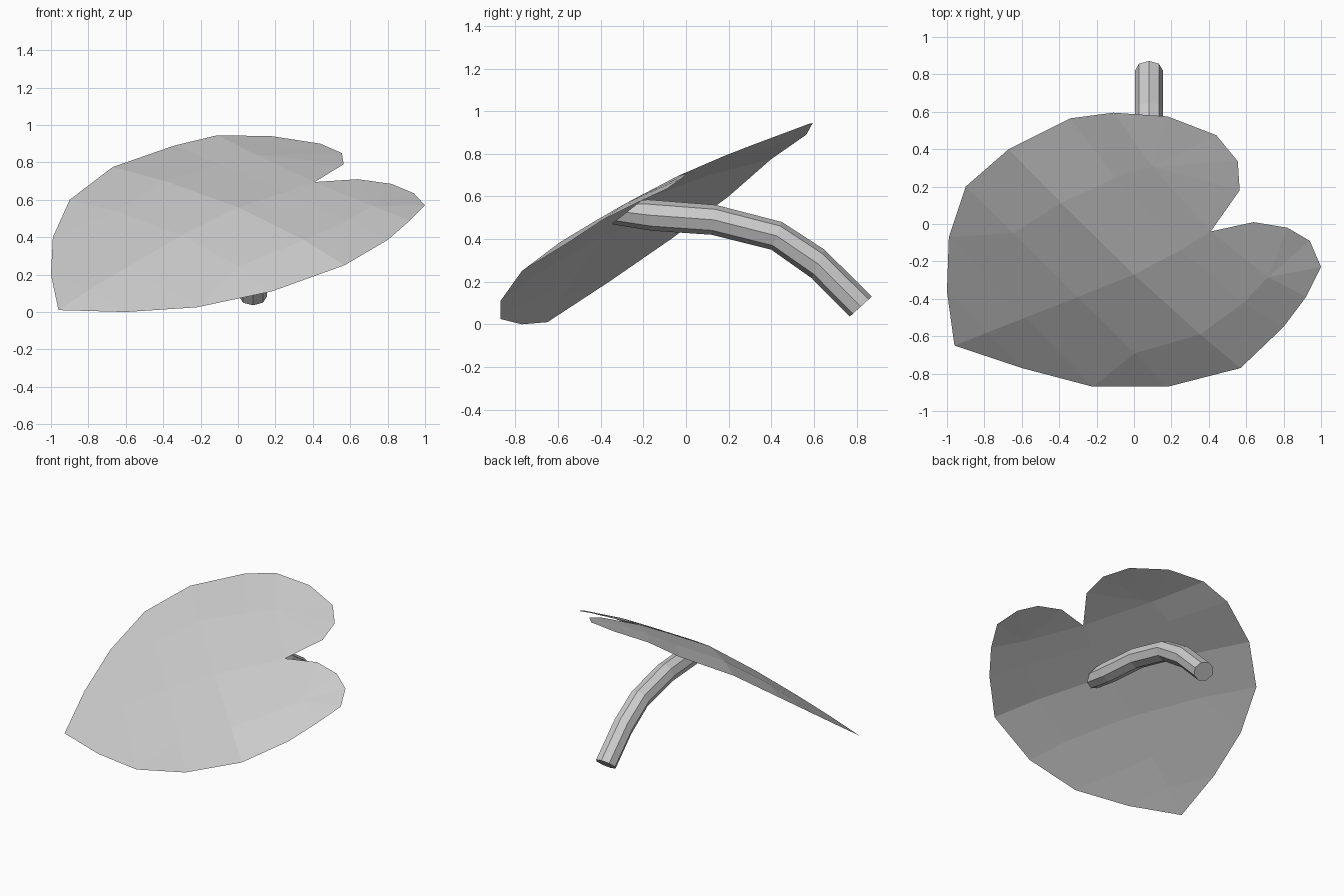
import bpy
import bmesh
import math
from mathutils import Vector

# Remove the default object
default_cube = bpy.data.objects.get("Cube")
if default_cube:
    bpy.data.objects.remove(default_cube, do_unlink=True)


def make_material(name, colour):
    material = bpy.data.materials.new(name)
    material.use_nodes = True
    material.diffuse_color = colour
    material.node_tree.nodes["Principled BSDF"].inputs["Base Color"].default_value = colour
    return material


def finish_object(name, bm, material):
    mesh = bpy.data.meshes.new(name)
    bm.to_mesh(mesh)
    bm.free()
    mesh.materials.append(material)
    obj = bpy.data.objects.new(name, mesh)
    bpy.context.scene.collection.objects.link(obj)
    return obj


grey = make_material("light grey", (0.6, 0.6, 0.6, 1.0))

# Leaf outline: tip, midrib and the two margins, running from tip to notch
tip = (-0.96, -0.65, 0.01)
midrib = [(-0.785, -0.58, 0.125), (-0.58, -0.5, 0.25), (-0.3, -0.39, 0.41),
          (0, -0.27, 0.56), (0.25, -0.14, 0.64), (0.41, -0.04, 0.695)]
left_margin = [(-0.6, -0.77, 0), (-0.22, -0.87, 0.025), (0.18, -0.87, 0.11),
               (0.57, -0.77, 0.25), (0.8, -0.55, 0.385), (0.92, -0.39, 0.49)]
left_lobe = [(1, -0.23, 0.57), (0.94, -0.09, 0.635), (0.82, -0.02, 0.685), (0.64, 0.01, 0.71)]
right_margin = [(-1, -0.36, 0.2), (-0.99, -0.07, 0.4), (-0.9, 0.2, 0.6),
                (-0.67, 0.4, 0.775), (-0.34, 0.565, 0.89), (-0.11, 0.595, 0.945)]
right_lobe = [(0.18, 0.575, 0.94), (0.44, 0.475, 0.9), (0.555, 0.335, 0.85), (0.565, 0.18, 0.79)]


def curved_point(edge, middle, opposite, t=0.2):
    """Point on the arched rib through both margins and the midrib."""
    return (Vector(edge) * (1 - t) * (1 - 2 * t)
            + Vector(middle) * 4 * t * (1 - t)
            + Vector(opposite) * t * (2 * t - 1))


def build_half(bm, tip_vert, mid, margin, opposite, lobe):
    edge = [bm.verts.new(p) for p in margin]
    # The side crease starts on the margin at the second rib
    crease = {1: edge[1]}
    for i in range(2, len(margin)):
        crease[i] = bm.verts.new(curved_point(margin[i], midrib[i], opposite[i]))
    bm.faces.new((tip_vert, edge[0], mid[0]))
    bm.faces.new((mid[0], edge[0], edge[1], mid[1]))
    for i in range(1, len(margin) - 1):
        bm.faces.new((mid[i], crease[i], crease[i + 1], mid[i + 1]))
        outer = [crease[i], edge[i], edge[i + 1], crease[i + 1]]
        bm.faces.new(list(dict.fromkeys(outer)))
    # Rounded lobe fans out from the end of the crease
    rim = [edge[-1]] + [bm.verts.new(p) for p in lobe] + [mid[-1]]
    for a, b in zip(rim, rim[1:]):
        bm.faces.new((crease[len(margin) - 1], a, b))


bm = bmesh.new()
tip_vert = bm.verts.new(tip)
mid = [bm.verts.new(p) for p in midrib]
build_half(bm, tip_vert, mid, left_margin, right_margin, left_lobe)
build_half(bm, tip_vert, mid, right_margin, left_margin, right_lobe)
bm.normal_update()
bmesh.ops.reverse_faces(bm, faces=[f for f in bm.faces if f.normal.z < 0])
finish_object("leaf_blade", bm, grey)

# Stem: eight-sided bent tube; each ring has a centre and half-height in y and z
stem_x, stem_radius, sides = 0.08, 0.075, 8
stem_rings = [((-0.28, 0.525), (0.07, 0.055)), ((-0.17, 0.512), (-0.01, 0.073)),
              ((0.13, 0.49), (0.01, 0.07)), ((0.425, 0.415), (0.025, 0.065)),
              ((0.62, 0.283), (0.03, 0.067)), ((0.82, 0.083), (0.052, 0.047))]

bm = bmesh.new()
rings = []
for (y, z), (up_y, up_z) in stem_rings:
    ring = []
    for k in range(sides):
        angle = math.tau * k / sides
        s, c = math.sin(angle), math.cos(angle)
        ring.append(bm.verts.new((stem_x + stem_radius * s, y + up_y * c, z + up_z * c)))
    rings.append(ring)
for first, second in zip(rings, rings[1:]):
    for k in range(sides):
        n = (k + 1) % sides
        bm.faces.new((first[k], first[n], second[n], second[k]))
bm.faces.new(rings[0])
bm.faces.new(rings[-1])
bmesh.ops.recalc_face_normals(bm, faces=bm.faces[:])
finish_object("stem", bm, grey)
